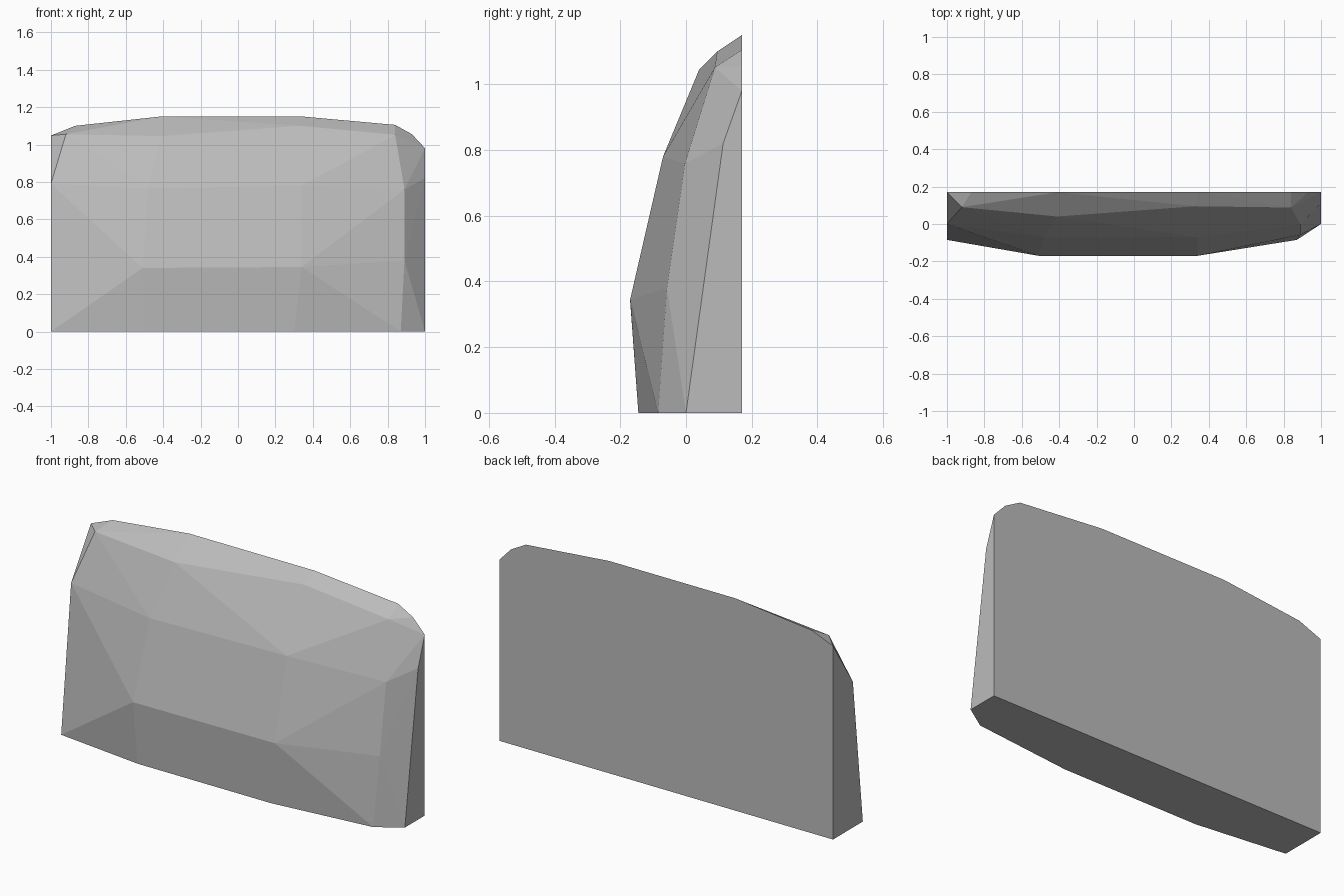
import bpy, bmesh, math

if "Cube" in bpy.data.objects:
    bpy.data.objects.remove(bpy.data.objects["Cube"])

BACK = 0.17  # flat rear plane

# Front contour loops, bottom to top: (x, y, z)
base_edge = [(-1, -0.085, 0), (-0.5, -0.145, 0), (0.3, -0.145, 0), (0.87, -0.085, 0), (1, 0, 0)]
belly = [(-0.51, -0.17, 0.34), (0.34, -0.17, 0.345), (0.89, -0.058, 0.38)]
shoulder = [(-1, 0, 0.79), (-0.48, -0.07, 0.765), (0.34, -0.07, 0.78), (0.89, -0.003, 0.76), (1, 0.113, 0.82)]
brow = [(-0.92, 0.09, 1.055), (-0.41, 0.04, 1.045), (0.33, 0.095, 1.10), (0.84, 0.088, 1.052)]

# Outline of the flat back: (x, z)
back_outline = [(-1, 0), (-1, 1.048), (-0.87, 1.10), (-0.41, 1.15), (0.34, 1.15),
                (0.84, 1.105), (0.93, 1.055), (1, 0.98), (1, 0)]

# Faceted slab: wrap all loops in a tight shell
bm = bmesh.new()
for loop in (base_edge, belly, shoulder, brow, [(x, BACK, z) for x, z in back_outline]):
    for co in loop:
        bm.verts.new(co)
hull = bmesh.ops.convex_hull(bm, input=bm.verts)
loose = {g for g in hull["geom_interior"] + hull["geom_unused"] if isinstance(g, bmesh.types.BMVert)}
bmesh.ops.delete(bm, geom=list(loose), context='VERTS')
bmesh.ops.dissolve_limit(bm, angle_limit=math.radians(0.5), verts=bm.verts, edges=bm.edges)
bmesh.ops.recalc_face_normals(bm, faces=bm.faces)

mesh = bpy.data.meshes.new("rock_slab")
bm.to_mesh(mesh)
bm.free()
slab = bpy.data.objects.new("rock_slab", mesh)
bpy.context.collection.objects.link(slab)

stone = bpy.data.materials.new("stone grey")
stone.diffuse_color = (0.5, 0.5, 0.5, 1)
stone.use_nodes = True
stone.node_tree.nodes["Principled BSDF"].inputs["Base Color"].default_value = stone.diffuse_color
mesh.materials.append(stone)
